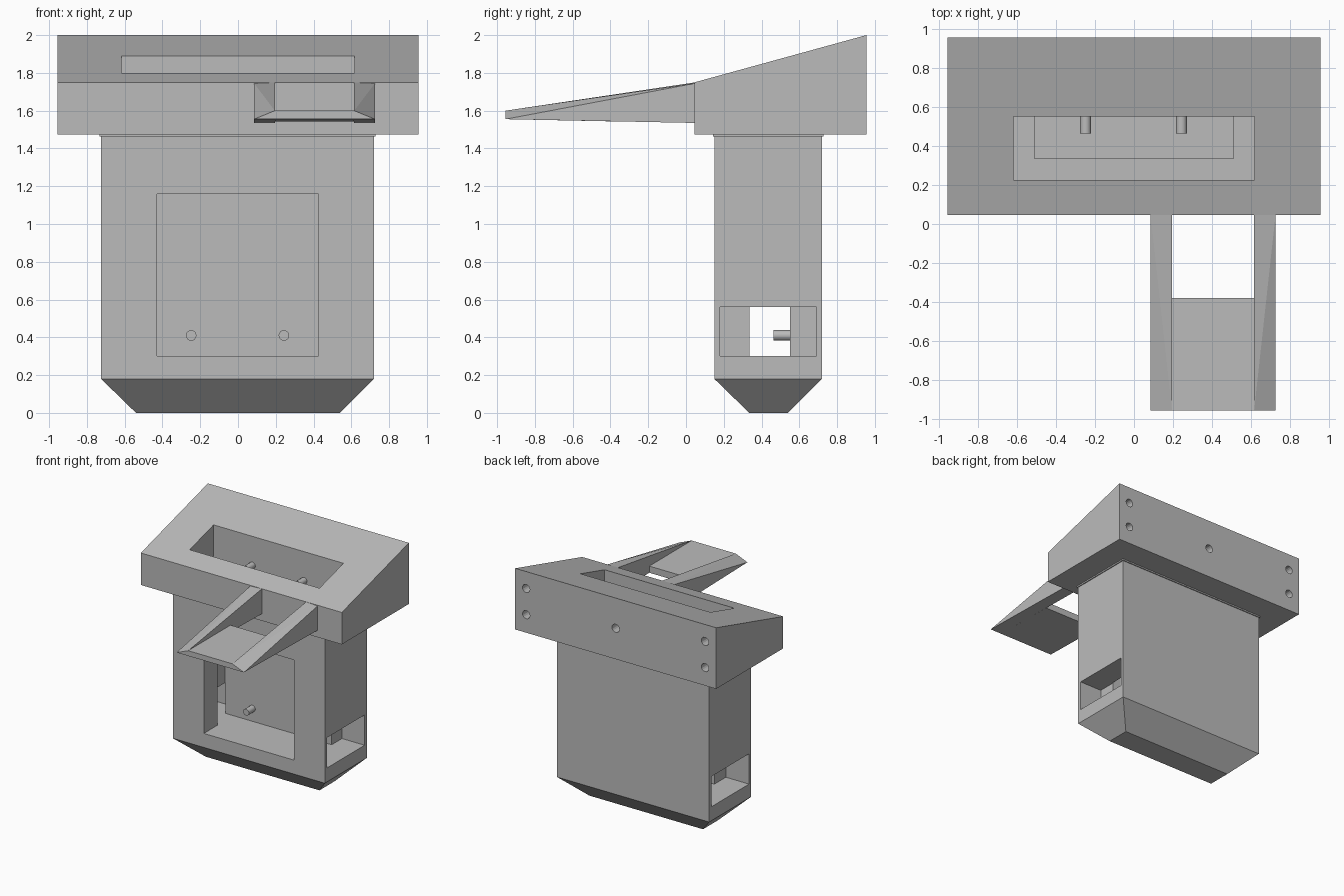
import bpy, bmesh, math
from mathutils import Matrix, Vector

cube = bpy.data.objects.get("Cube")
if cube:
    bpy.data.objects.remove(cube, do_unlink=True)

grey = bpy.data.materials.new("plain_grey")
grey.use_nodes = True
COLOUR = (0.5, 0.5, 0.5, 1)
grey.diffuse_color = COLOUR
grey.node_tree.nodes["Principled BSDF"].inputs["Base Color"].default_value = COLOUR


def make(name, bm):
    mesh = bpy.data.meshes.new(name)
    bmesh.ops.recalc_face_normals(bm, faces=bm.faces)
    bm.to_mesh(mesh)
    bm.free()
    mesh.materials.append(grey)
    obj = bpy.data.objects.new(name, mesh)
    bpy.context.collection.objects.link(obj)
    return obj


def hull(name, points):
    """Convex solid around a few corner points, with flat sides merged."""
    bm = bmesh.new()
    for p in points:
        bm.verts.new(p)
    bmesh.ops.convex_hull(bm, input=bm.verts[:])
    bmesh.ops.dissolve_limit(bm, angle_limit=0.002, verts=bm.verts[:], edges=bm.edges[:])
    return make(name, bm)


def corners(xs, ys, z):
    return [(x, y, z) for x in xs for y in ys]


def box(name, xs, ys, zs):
    return hull(name, [p for z in zs for p in corners(xs, ys, z)])


def rod(name, x, z, y0, y1, radius, sides=16):
    """Cylinder lying along y."""
    bm = bmesh.new()
    place = Matrix.Translation((x, (y0 + y1) / 2, z)) @ Matrix.Rotation(math.pi / 2, 4, 'X')
    bmesh.ops.create_cone(bm, cap_ends=True, segments=sides, radius1=radius,
                          radius2=radius, depth=y1 - y0, matrix=place)
    return make(name, bm)


def cut(obj, *cutters):
    for c in cutters:
        c.hide_render = True
        mod = obj.modifiers.new("cut", 'BOOLEAN')
        mod.operation, mod.solver, mod.object = 'DIFFERENCE', 'EXACT', c
        with bpy.context.temp_override(object=obj, active_object=obj):
            bpy.ops.object.modifier_apply(modifier=mod.name)


BACK = 0.55            # rear wall of the inner chamber
NECK = 1.475           # where the head sits on the body
chamber = box("chamber_cutter", (-0.51, 0.51), (0.335, BACK), (0.30, 1.7))

# Body with tapered foot, chamber, front opening and side windows
body = hull("body", corners((-0.725, 0.72), (0.15, 0.72), NECK)
            + corners((-0.725, 0.72), (0.15, 0.72), 0.18)
            + corners((-0.54, 0.54), (0.335, 0.54), 0))
front_opening = box("front_cutter", (-0.43, 0.425), (0.05, 0.45), (0.30, 1.16))
windows = [box("window_cutter", (s * 0.505, s * 0.9), (0.18, 0.69), (0.30, 0.56))
           for s in (-1, 1)]
cut(body, chamber, front_opening, *windows)

# Thin lip under the head
lip = box("neck_lip", (-0.733, 0.728), (0.142, 0.728), (1.463, NECK))
cut(lip, chamber)

# Wedge head with long slot and rear screw holes
head = hull("head", [(x, y, z) for x in (-0.955, 0.955)
                     for y, z in ((0.045, NECK), (0.045, 1.75), (0.955, NECK), (0.955, 2))])
slot = box("slot_cutter", (-0.617, 0.617), (0.225, BACK), (1.4, 2.1))
spots = [(x, z) for x in (-0.85, 0.85) for z in (1.63, 1.855)] + [(0, 1.74)]
holes = [rod("hole_cutter", x, z, 0.86, 1.05, 0.035) for x, z in spots]
cut(head, slot, *holes)

# Locating pins on the rear wall, at the bottom and in the slot
for x, side in ((-0.248, "right"), (0.243, "left")):
    for z, level in ((0.41, "lower"), (1.64, "upper")):
        pin = rod(f"{level}_{side}_pin", x, z, 0.463, BACK + 0.01, 0.028)
        pin.data.shade_smooth()
        for poly in pin.data.polygons:
            poly.use_smooth = len(poly.vertices) == 4

# Front bracket: two tapering arms mirrored about its centre line, and a plate
MID, OUTER, INNER, TIP, ROOT = 0.405, 0.32, 0.21, -0.955, 0.05
for s, side in ((-1, "right"), (1, "left")):
    out, inn = MID + s * OUTER, MID + s * INNER
    hull(side + "_arm", [(out, ROOT, 1.535), (inn, ROOT, 1.535),
                         (out, ROOT, 1.745), (inn, ROOT, 1.75),
                         (out, TIP, 1.555), (inn, TIP, 1.555), (inn, TIP, 1.60)])
hull("bracket_plate", [(MID + s * INNER, y, z) for s in (-1, 1)
                       for y, z in ((TIP, 1.555), (TIP, 1.60), (-0.38, 1.543), (-0.38, 1.60))])

# Remove the helpers once used
for obj in list(bpy.data.objects):
    if obj.name.split(".")[0].endswith("_cutter"):
        bpy.data.objects.remove(obj, do_unlink=True)
